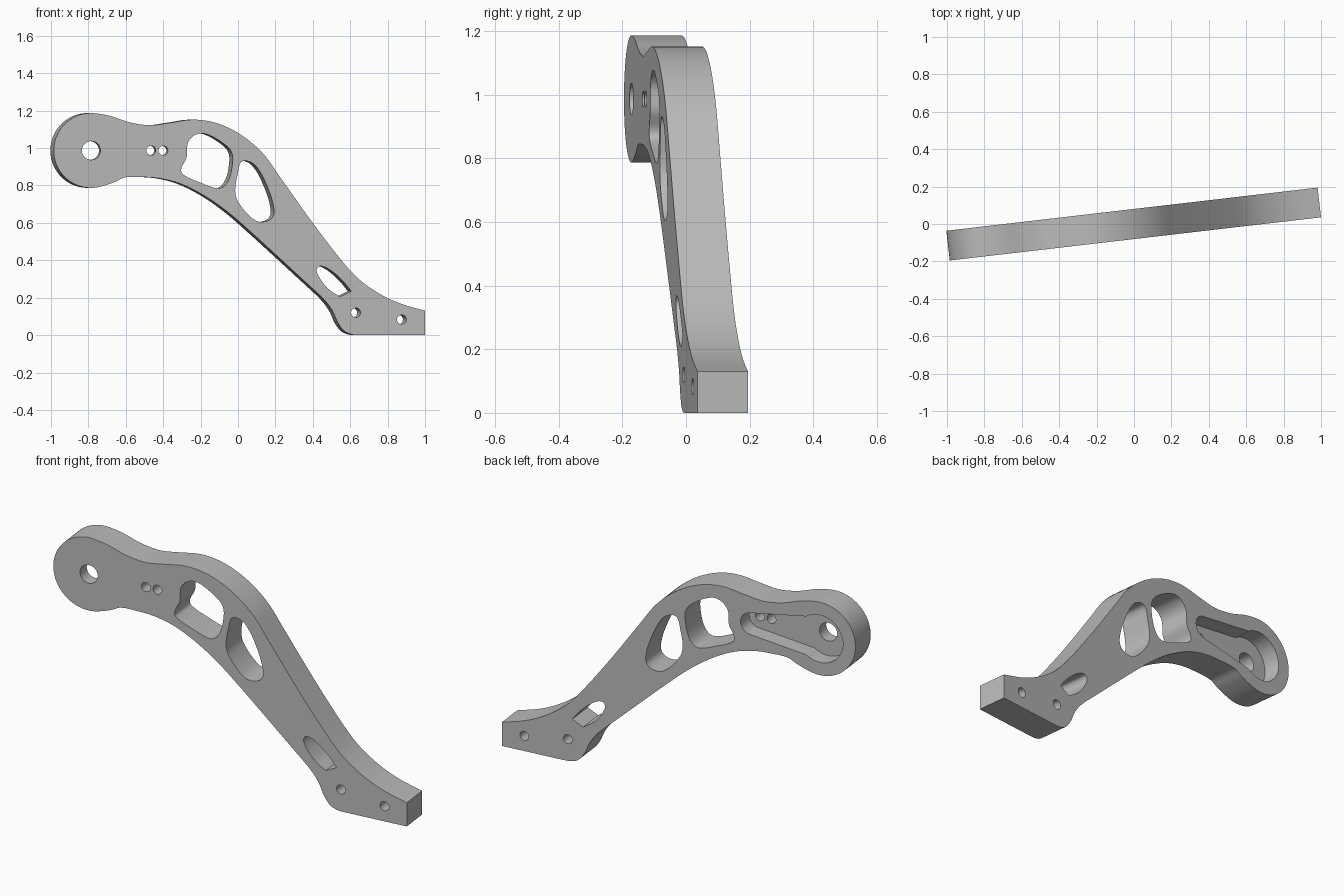
import bpy, bmesh
from math import sin, cos, pi, radians
from mathutils import Vector, Matrix
from mathutils.geometry import interpolate_bezier

if bpy.data.objects.get("Cube"):
    bpy.data.objects.remove(bpy.data.objects["Cube"])

TURN = radians(6.63)          # the plate stands slightly turned about z
HALF = 0.08                   # half the plate thickness
HUB = (-0.785, 0.987)
HUB_R = 0.2

grey = bpy.data.materials.new("plain grey")
grey.use_nodes = True
color = (0.5, 0.5, 0.5, 1)
grey.diffuse_color = color
grey.node_tree.nodes["Principled BSDF"].inputs["Base Color"].default_value = color


def arc(center, radius, start, end, steps):
    """Points on an arc, angles in units of pi."""
    angles = [pi * (start + (end - start) * i / steps) for i in range(steps + 1)]
    return [(center[0] + radius * cos(a), center[1] + radius * sin(a)) for a in angles]


def smooth_loop(points, corners=(), steps=6):
    """Closed smooth curve through the points; the listed points stay sharp."""
    pts = [Vector(p) for p in points]
    n = len(pts)

    def handle(i, j):
        p, q = pts[i], pts[j % n]
        if points[i] in corners:
            return p + (q - p) / 3
        tangent = (pts[(i + 1) % n] - pts[i - 1]).normalized()
        side = 1 if j > i else -1
        return p + tangent * side * (q - p).length / 3

    loop = []
    for i in range(n):
        k = (i + 1) % n
        end = handle(k, i if k else -1)
        loop += interpolate_bezier(pts[i], handle(i, i + 1), end, pts[k], steps + 1)[:-1]
    return [tuple(p[:2]) for p in loop]


def prism(name, loop, front, back):
    """Extrude a front-face outline through the plate thickness."""
    bm = bmesh.new()
    shift = HALF * sin(TURN)
    verts = [bm.verts.new(((x - shift) / cos(TURN), front, z)) for x, z in loop]
    face = bm.faces.new(verts)
    moved = bmesh.ops.extrude_face_region(bm, geom=[face])["geom"]
    new = [g for g in moved if isinstance(g, bmesh.types.BMVert)]
    bmesh.ops.translate(bm, verts=new, vec=(0, back - front, 0))
    bmesh.ops.recalc_face_normals(bm, faces=bm.faces)
    bm.transform(Matrix.Rotation(TURN, 4, "Z"))
    mesh = bpy.data.meshes.new(name)
    bm.to_mesh(mesh)
    bm.free()
    mesh.materials.append(grey)
    obj = bpy.data.objects.new(name, mesh)
    bpy.context.collection.objects.link(obj)
    return obj


# Arm outline: top edge, foot, underside, then round the hub
foot_corners = [(1, 0.13), (1, 0), (0.65, 0)]
top_edge = [(-0.685, 1.172), (-0.58, 1.138), (-0.47, 1.122), (-0.365, 1.135),
            (-0.24, 1.152), (-0.12, 1.135), (0.01, 1.075), (0.13, 0.975),
            (0.225, 0.845), (0.385, 0.62), (0.545, 0.41), (0.64, 0.305),
            (0.75, 0.225), (0.865, 0.17)]
underside = [(0.61, 0.003), (0.57, 0.02), (0.535, 0.065), (0.505, 0.13),
             (0.46, 0.19), (0.37, 0.275), (0.02, 0.595), (-0.09, 0.685),
             (-0.2, 0.757), (-0.31, 0.81), (-0.42, 0.838), (-0.52, 0.845),
             (-0.605, 0.843), (-0.66, 0.818)]
outline = top_edge + foot_corners + underside + arc(HUB, HUB_R, 1.6, 0.48, 14)
arm = prism("bracket_arm", smooth_loop(outline, foot_corners), -HALF, HALF)

# Lightening windows
upper_window = [(-0.225, 1.072), (-0.17, 1.075), (-0.085, 1.03), (-0.035, 0.98),
                (-0.03, 0.91), (-0.055, 0.82), (-0.1, 0.785), (-0.2, 0.815),
                (-0.295, 0.86), (-0.303, 0.89), (-0.275, 0.95), (-0.267, 1.03)]
middle_window = [(0.045, 0.932), (0.095, 0.905), (0.15, 0.81), (0.19, 0.69),
                 (0.185, 0.63), (0.13, 0.605), (0.075, 0.625), (0, 0.715),
                 (-0.015, 0.775), (0, 0.87), (0.015, 0.922)]
tip = (0.605, 0.235)
lower_window = [(0.435, 0.368), (0.49, 0.35), (0.56, 0.29), tip,
                (0.545, 0.205), (0.48, 0.25), (0.422, 0.335)]
through = [smooth_loop(upper_window), smooth_loop(middle_window),
           smooth_loop(lower_window, [tip, lower_window[4]])]

# Round holes: axle, two pins, two foot bolts
for x, z, r in [(*HUB, 0.05), (-0.465, 0.987, 0.025), (-0.4, 0.987, 0.025),
                (0.63, 0.12, 0.025), (0.875, 0.083, 0.025)]:
    through.append(arc((x, z), r, 0, 2, 32)[:-1])
cutters = [prism("hole_cutter", loop, -2 * HALF, 2 * HALF) for loop in through]

# Blind pocket in the back: tapered slot running into a round recess
slot = arc((-0.4, 0.982), 0.06, -0.5, 0.5, 16) + arc(HUB, 0.13, 0.3, 1.7, 36)
cutters.append(prism("pocket_cutter", slot, 0.01 - HALF / 4, 2 * HALF))

for cutter in cutters:
    mod = arm.modifiers.new("cut", "BOOLEAN")
    mod.operation = "DIFFERENCE"
    mod.solver = "EXACT"
    mod.object = cutter

# Bake the cuts, then drop the cutters
bpy.context.view_layer.update()
baked = bpy.data.meshes.new_from_object(arm.evaluated_get(bpy.context.evaluated_depsgraph_get()))
arm.modifiers.clear()
arm.data = baked
for cutter in cutters:
    bpy.data.objects.remove(cutter)

bpy.ops.object.select_all(action="DESELECT")
arm.select_set(True)
bpy.context.view_layer.objects.active = arm
bpy.ops.object.shade_smooth_by_angle(angle=radians(30))
